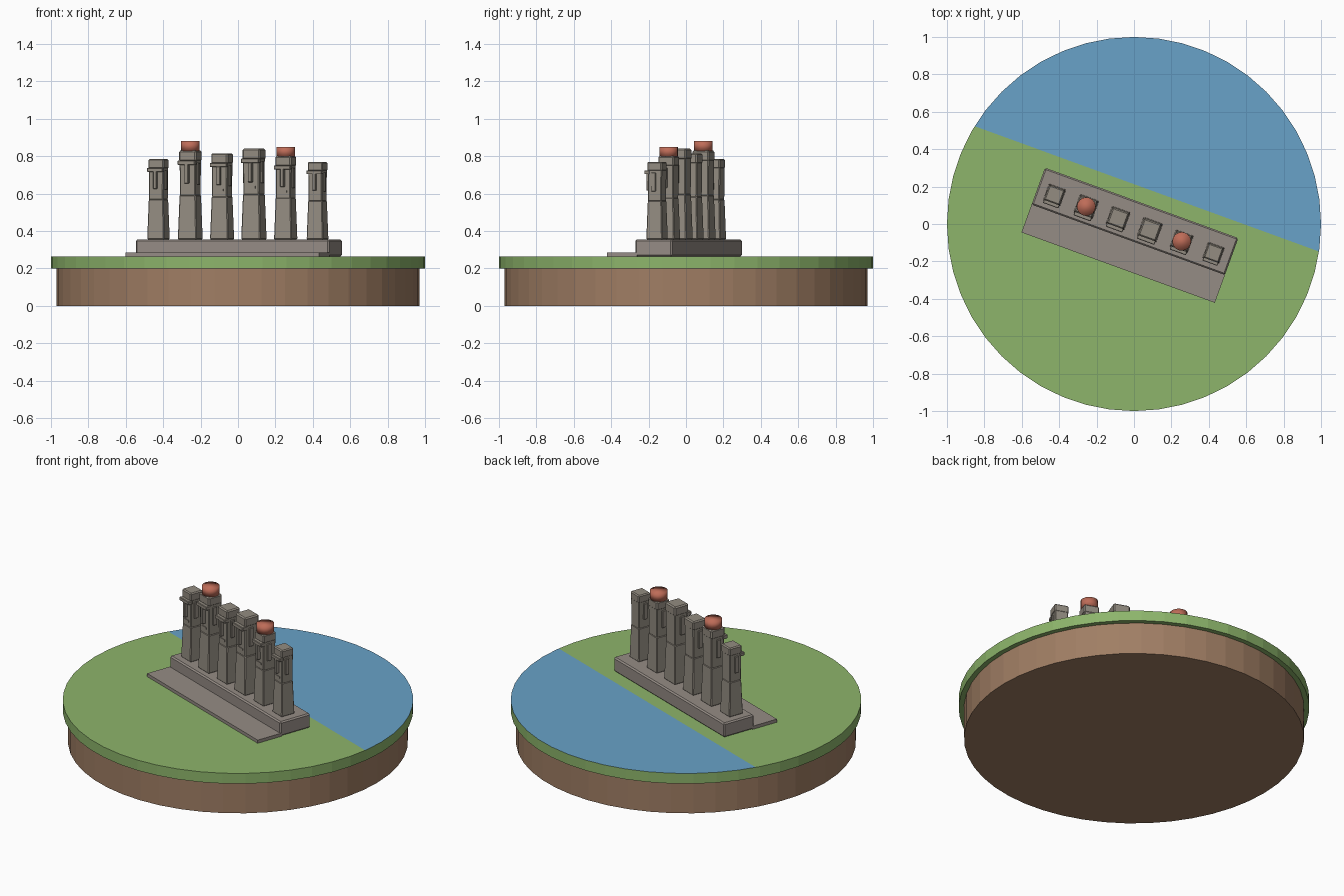
import bpy, bmesh, math
from mathutils import Matrix, Vector

if "Cube" in bpy.data.objects:
    bpy.data.objects.remove(bpy.data.objects["Cube"])


def material(name, rgb):
    def lin(c):
        c /= 255
        return c / 12.92 if c < 0.04045 else ((c + 0.055) / 1.055) ** 2.4
    col = [lin(c) for c in rgb] + [1]
    m = bpy.data.materials.new(name)
    m.use_nodes = True
    m.diffuse_color = col
    m.node_tree.nodes["Principled BSDF"].inputs["Base Color"].default_value = col
    return m


GRASS = material("grass green", (141, 181, 107))
WATER = material("water blue", (104, 162, 200))
EARTH = material("earth brown", (160, 126, 100))
PAVING = material("paving stone", (149, 140, 133))
STONE = material("statue stone", (147, 140, 129))
RED = material("red stone", (190, 108, 88))

# Everything on the island is lined up along the slanted shore
TURN = Matrix.Rotation(math.radians(-20), 4, "Z")
GROUND = 0.265
PLINTH_TOP = 0.355


def finish(name, bm, *mats):
    me = bpy.data.meshes.new(name)
    bmesh.ops.recalc_face_normals(bm, faces=bm.faces)
    bm.to_mesh(me)
    bm.free()
    for m in mats:
        me.materials.append(m)
    ob = bpy.data.objects.new(name, me)
    bpy.context.collection.objects.link(ob)
    return ob


def disc(name, radius, z0, z1, sides, *mats):
    bm = bmesh.new()
    bmesh.ops.create_cone(bm, cap_ends=True, segments=sides, radius1=radius, radius2=radius,
                          depth=z1 - z0, matrix=Matrix.Translation((0, 0, (z0 + z1) / 2)))
    return finish(name, bm, *mats)


def add_box(bm, centre, size, taper=1.0, bevel=0.0):
    """Box whose top is scaled by taper, with optional chamfered edges."""
    part = bmesh.new()
    bmesh.ops.create_cube(part, size=1)
    for v in part.verts:
        k = taper if v.co.z > 0 else 1
        v.co = Vector((v.co.x * size[0] * k, v.co.y * size[1] * k, v.co.z * size[2])) + Vector(centre)
    if bevel:
        bmesh.ops.bevel(part, geom=part.edges[:], offset=bevel, segments=1, affect="EDGES")
    tmp = bpy.data.meshes.new("part")
    part.to_mesh(tmp)
    part.free()
    bm.from_mesh(tmp)
    bpy.data.meshes.remove(tmp)


def box(name, centre, size, mat, bevel=0.0):
    bm = bmesh.new()
    add_box(bm, centre, size, bevel=bevel)
    ob = finish(name, bm, mat)
    ob.matrix_world = TURN
    return ob


# Island base
disc("earth_base", 0.97, 0, 0.2, 48, EARTH)
island = disc("grass_top", 1.0, 0.2, GROUND, 48, GRASS, WATER)

# Sea: the top face is cut along the shore line
bm = bmesh.new()
bm.from_mesh(island.data)
bm.normal_update()
shore = TURN.to_3x3() @ Vector((0, 1, 0))
top = [f for f in bm.faces if f.normal.z > 0.9]
geom = top + list({e for f in top for e in f.edges}) + list({v for f in top for v in f.verts})
bmesh.ops.bisect_plane(bm, geom=geom, plane_co=shore * 0.2, plane_no=shore)
bm.normal_update()
for f in bm.faces:
    if f.normal.z > 0.9 and f.calc_center_median().dot(shore) > 0.2:
        f.material_index = 1
bm.to_mesh(island.data)
bm.free()

# Plinth and the paving in front of it
box("plinth", (0, 0.015, 0.31), (1.1, 0.21, 0.09), PAVING, 0.008)
box("front_paving", (0, -0.163, 0.275), (1.1, 0.17, 0.02), PAVING)


def statue(name, x, h):
    bm = bmesh.new()
    # Body and head
    add_box(bm, (0, 0, 0.25), (0.225, 0.22, 0.5), taper=0.86, bevel=0.01)
    add_box(bm, (0, 0, 0.74), (0.185, 0.185, 0.5), taper=1.05, bevel=0.01)
    # Crown, brow and nose
    add_box(bm, (0, 0, 0.94), (0.205, 0.2, 0.12), bevel=0.015)
    add_box(bm, (0, -0.105, 0.865), (0.205, 0.07, 0.05), bevel=0.006)
    add_box(bm, (0, -0.11, 0.74), (0.045, 0.06, 0.22), bevel=0.006)
    # Mouth
    add_box(bm, (0, -0.092, 0.575), (0.1, 0.02, 0.025))
    # Long ears
    for side in (-1, 1):
        add_box(bm, (side * 0.1, -0.01, 0.74), (0.025, 0.06, 0.24), bevel=0.005)
    ob = finish(name, bm, STONE)
    ob.matrix_world = TURN @ Matrix.Translation((x, 0, PLINTH_TOP)) @ Matrix.Scale(h, 4)


# Row of statues, two of them with red hats
heights = (0.43, 0.475, 0.46, 0.485, 0.445, 0.415)
for i, h in enumerate(heights):
    x = (i - 2.5) * 0.181
    statue(f"statue_{i + 1}", x, h)
    if i in (1, 4):
        z = PLINTH_TOP + h
        hat = disc(f"hat_{i + 1}", 0.05, z - 0.002, z + 0.05, 16, RED)
        hat.matrix_world = TURN @ Matrix.Translation((x, 0, 0))
        for f in hat.data.polygons:
            f.use_smooth = True
